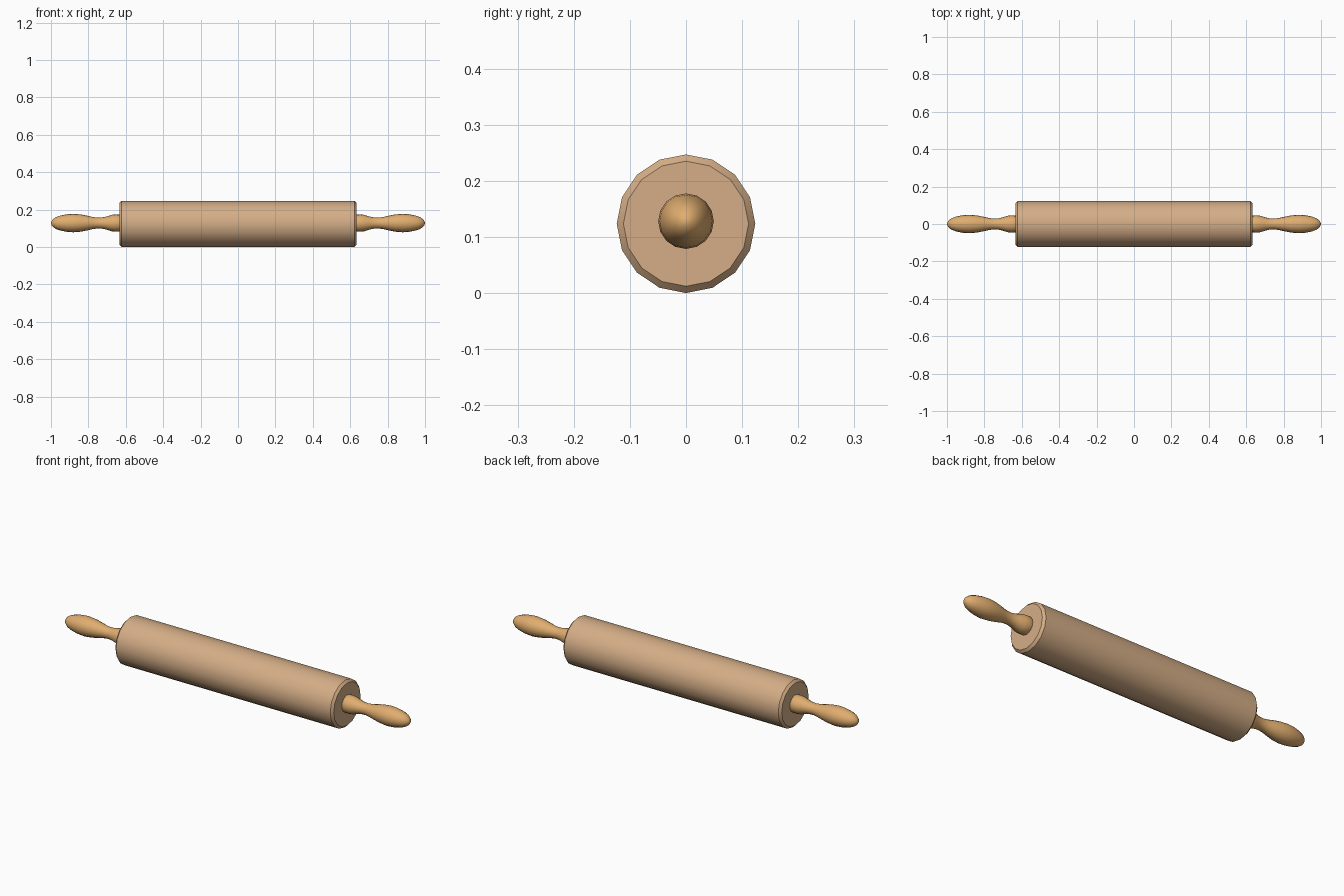
import bpy, bmesh, math

if "Cube" in bpy.data.objects:
    bpy.data.objects.remove(bpy.data.objects["Cube"])

def material(name, color):
    m = bpy.data.materials.new(name)
    m.diffuse_color = color
    m.use_nodes = True
    m.node_tree.nodes["Principled BSDF"].inputs["Base Color"].default_value = m.diffuse_color
    return m

def lathe(name, profile, sides, z, mat, angle):
    """Revolve (x, radius) points around the x axis; radius 0 makes a pole."""
    bm = bmesh.new()
    rings = []
    for x, r in profile:
        if r == 0:
            rings.append([bm.verts.new((x, 0, z))])
        else:
            rings.append([bm.verts.new((x, r * math.sin(2 * math.pi * i / sides),
                                        z + r * math.cos(2 * math.pi * i / sides)))
                          for i in range(sides)])
    for a, b in zip(rings, rings[1:]):
        for i in range(sides):
            j = (i + 1) % sides
            if len(b) == 1:
                bm.faces.new((a[i], a[j], b[0]))
            else:
                bm.faces.new((a[i], a[j], b[j], b[i]))
    for ring in (rings[0], rings[-1]):
        if len(ring) > 1:
            bm.faces.new(ring)
    bmesh.ops.recalc_face_normals(bm, faces=bm.faces)
    me = bpy.data.meshes.new(name)
    bm.to_mesh(me)
    bm.free()
    me.materials.append(mat)
    ob = bpy.data.objects.new(name, me)
    bpy.context.collection.objects.link(ob)
    bpy.ops.object.select_all(action='DESELECT')
    ob.select_set(True)
    bpy.context.view_layer.objects.active = ob
    bpy.ops.object.shade_smooth_by_angle(angle=math.radians(angle))
    return ob

roller_wood = material("roller_wood", (0.66, 0.42, 0.24, 1))
handle_wood = material("handle_wood", (0.75, 0.42, 0.16, 1))

# Roller with chamfered rims
R, L, C = 0.1235, 0.634, 0.012
lathe("roller", [(-L, R - C), (-L + C, R), (L - C, R), (L, R - C)],
      16, R, roller_wood, 30)

# Turned handles: collar, neck, grip and pointed tip
grip = [(0.62, 0.040), (0.635, 0.045), (0.655, 0.046), (0.675, 0.044),
        (0.70, 0.036), (0.725, 0.030), (0.75, 0.029), (0.775, 0.032),
        (0.80, 0.038), (0.84, 0.046), (0.88, 0.0495), (0.915, 0.047),
        (0.95, 0.040), (0.975, 0.031), (0.99, 0.020), (0.997, 0.010), (1.0, 0)]
for side, s in (("right", 1), ("left", -1)):
    lathe(side + "_handle", [(s * x, r) for x, r in grip],
          16, 0.128, handle_wood, 60)
